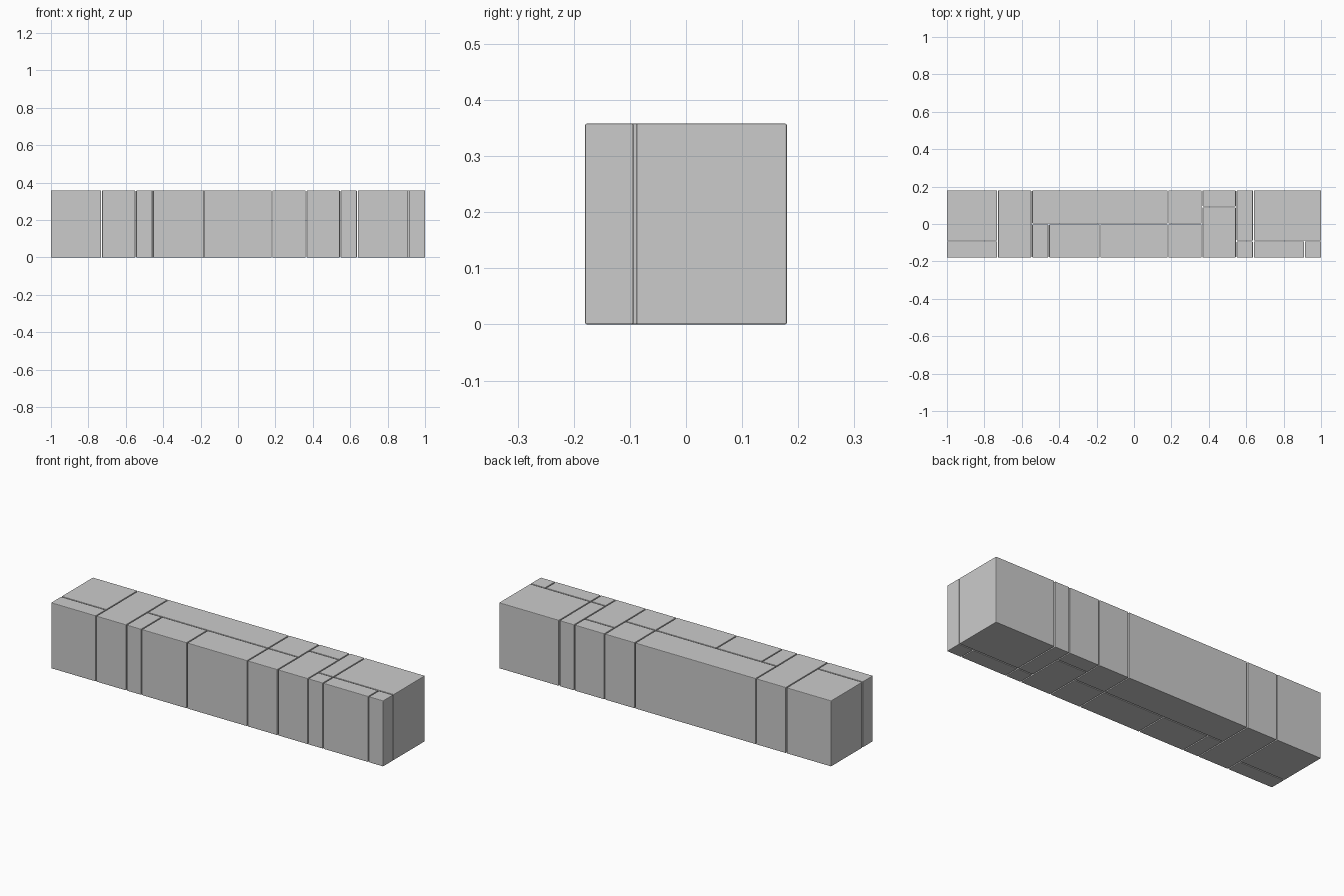
import bpy, bmesh

if "Cube" in bpy.data.objects:
    bpy.data.objects.remove(bpy.data.objects["Cube"])

GAP = 0.005                 # slit between neighbouring blocks
UNIT = (2 + GAP) / 22       # layout grid: 22 x 4 cells
HEIGHT = 0.358
BEVEL = 0.003


def block(name, x0, x1, y0, y1):
    """Bevelled upright block covering grid cells x0..x1, y0..y1."""
    sx, sy = (x1 - x0) * UNIT - GAP, (y1 - y0) * UNIT - GAP
    cx, cy = ((x0 + x1) / 2 - 11) * UNIT, ((y0 + y1) / 2 - 2) * UNIT
    bm = bmesh.new()
    bmesh.ops.create_cube(bm, size=1)
    bmesh.ops.scale(bm, vec=(sx, sy, HEIGHT), verts=bm.verts)
    bmesh.ops.bevel(bm, geom=bm.edges[:], offset=BEVEL, segments=2,
                    profile=0.5, affect='EDGES')
    mesh = bpy.data.meshes.new(name)
    bm.to_mesh(mesh)
    bm.free()
    obj = bpy.data.objects.new(name, mesh)
    obj.location = (cx, cy, HEIGHT / 2)
    bpy.context.collection.objects.link(obj)


# Blocks from left to right (y counted from the front)
block("left_end_back_block", 0, 3, 1, 4)
block("left_end_front_block", 0, 3, 0, 1)
block("left_cross_block", 3, 5, 0, 4)
block("long_back_block", 5, 13, 2, 4)
block("middle_front_narrow_block", 5, 6, 0, 2)
block("middle_front_medium_block", 6, 9, 0, 2)
block("middle_front_wide_block", 9, 13, 0, 2)
block("square_front_block", 13, 15, 0, 2)
block("square_back_block", 13, 15, 2, 4)
block("deep_front_block", 15, 17, 0, 3)
block("thin_back_block", 15, 17, 3, 4)
block("small_front_block", 17, 18, 0, 1)
block("slim_back_block", 17, 18, 1, 4)
block("right_end_back_block", 18, 22, 1, 4)
block("right_end_front_block", 18, 21, 0, 1)
block("right_corner_block", 21, 22, 0, 1)
